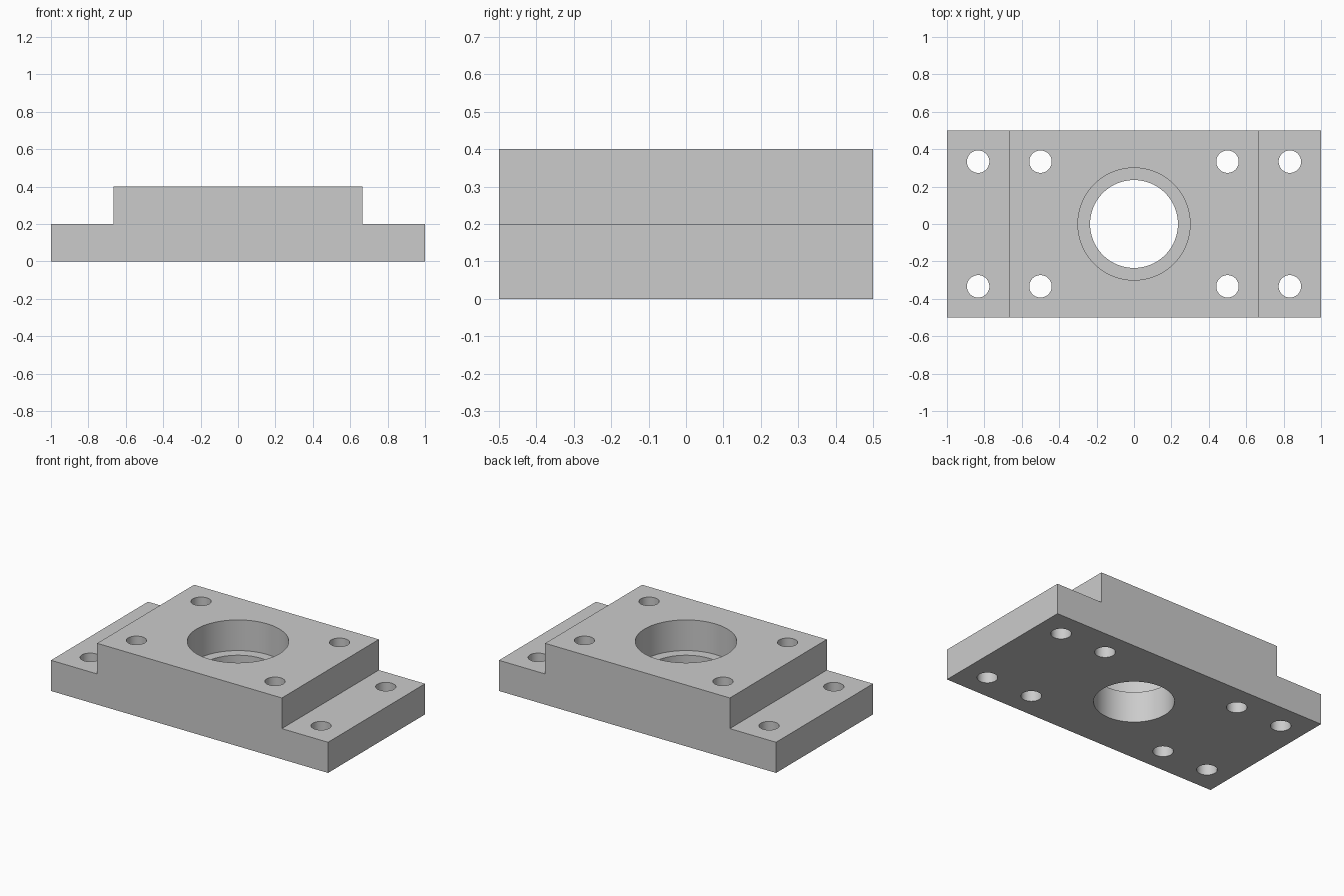
import bpy
import bmesh

if "Cube" in bpy.data.objects:
    bpy.data.objects.remove(bpy.data.objects["Cube"], do_unlink=True)

STEP_X = 2 / 3
HOLE_Y = 1 / 3

grey = bpy.data.materials.new("plain_grey")
grey.use_nodes = True
colour = (0.6, 0.6, 0.6, 1)
grey.diffuse_color = colour
grey.node_tree.nodes["Principled BSDF"].inputs["Base Color"].default_value = colour

# Stepped block: side profile extruded from front to back
half = [(1, 0), (1, 0.2), (STEP_X, 0.2), (STEP_X, 0.4)]
profile = half + [(-x, z) for x, z in reversed(half)]
bm = bmesh.new()
face = bm.faces.new([bm.verts.new((x, -0.5, z)) for x, z in profile])
extruded = bmesh.ops.extrude_face_region(bm, geom=[face])
new_verts = [v for v in extruded["geom"] if isinstance(v, bmesh.types.BMVert)]
bmesh.ops.translate(bm, verts=new_verts, vec=(0, 1, 0))
bmesh.ops.recalc_face_normals(bm, faces=bm.faces)
mesh = bpy.data.meshes.new("mounting_block")
bm.to_mesh(mesh)
bm.free()
mesh.materials.append(grey)
block = bpy.data.objects.new("mounting_block", mesh)
bpy.context.collection.objects.link(block)


def drill(x, y, radius, bottom, top, sides):
    """Cut a vertical round hole in the block."""
    bpy.ops.mesh.primitive_cylinder_add(
        vertices=sides, radius=radius, depth=top - bottom,
        location=(x, y, (top + bottom) / 2))
    cutter = bpy.context.object
    cutter.name = "drill_cutter"
    cutter.hide_render = True
    cutter.data.materials.append(grey)
    cut = block.modifiers.new("drill", 'BOOLEAN')
    cut.operation = 'DIFFERENCE'
    cut.solver = 'EXACT'
    cut.object = cutter
    bpy.ops.object.select_all(action='DESELECT')
    bpy.context.view_layer.objects.active = block
    block.select_set(True)
    bpy.ops.object.modifier_apply(modifier=cut.name)
    bpy.data.objects.remove(cutter, do_unlink=True)


# Central bore with a wider counterbore above it
drill(0, 0, 0.3, 0.2, 0.6, 96)
drill(0, 0, 0.235, -0.1, 0.3, 96)

# Bolt holes through the raised pad and the end flanges
for x in (-5 / 6, -0.5, 0.5, 5 / 6):
    for y in (-HOLE_Y, HOLE_Y):
        drill(x, y, 0.06, -0.1, 0.6, 48)

bpy.ops.object.shade_smooth_by_angle()
